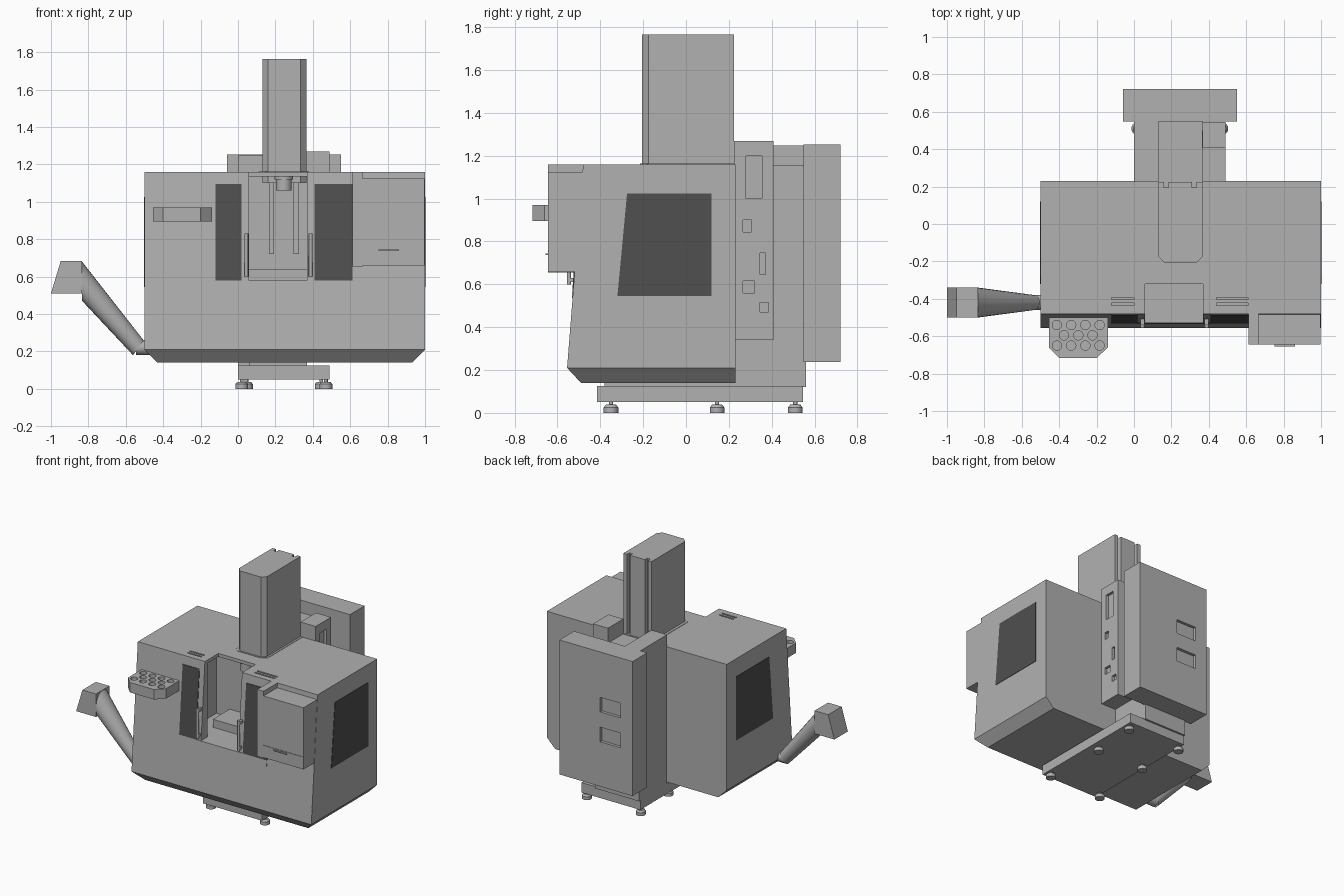
import bpy, bmesh, math
from mathutils import Vector

old = bpy.data.objects.get("Cube")
if old:
    bpy.data.objects.remove(old)


def material(name, value):
    m = bpy.data.materials.new(name)
    m.use_nodes = True
    m.diffuse_color = (value, value, value, 1)
    m.node_tree.nodes["Principled BSDF"].inputs["Base Color"].default_value = (value, value, value, 1)
    return m


GREY = material("machine grey", 0.44)
DARK = material("dark glass", 0.08)


def add_loft(bm, rings):
    """Skin closed rings of points and cap both ends."""
    loops = [[bm.verts.new(p) for p in ring] for ring in rings]
    n = len(loops[0])
    for a, b in zip(loops, loops[1:]):
        for i in range(n):
            j = (i + 1) % n
            bm.faces.new((a[i], a[j], b[j], b[i]))
    bm.faces.new(loops[0][::-1])
    bm.faces.new(loops[-1])


def rect(x0, x1, y0, y1, z):
    return [(x0, y0, z), (x1, y0, z), (x1, y1, z), (x0, y1, z)]


def disc(x, y, z, r, n=20):
    return [(x + r * math.cos(t), y + r * math.sin(t), z)
            for t in (2 * math.pi * i / n for i in range(n))]


def make(name, solids, mat=GREY, smooth=False):
    bm = bmesh.new()
    for rings in solids:
        add_loft(bm, rings)
    bmesh.ops.recalc_face_normals(bm, faces=bm.faces)
    me = bpy.data.meshes.new(name)
    bm.to_mesh(me)
    bm.free()
    me.materials.append(mat)
    ob = bpy.data.objects.new(name, me)
    bpy.context.collection.objects.link(ob)
    if smooth:
        bpy.ops.object.select_all(action='DESELECT')
        ob.select_set(True)
        bpy.context.view_layer.objects.active = ob
        bpy.ops.object.shade_smooth_by_angle(angle=math.radians(35))
    return ob


def block(x0, x1, y0, y1, z0, z1):
    return [rect(x0, x1, y0, y1, z0), rect(x0, x1, y0, y1, z1)]


def prism_z(outline, z0, z1):
    return [[(x, y, z) for x, y in outline] for z in (z0, z1)]


def prism_x(outline, x0, x1):
    return [[(x, y, z) for y, z in outline] for x in (x0, x1)]


def cut(ob, solids):
    """Subtract solids and discard the cutter."""
    cutter = make("cutter", solids)
    cutter.hide_render = True
    mod = ob.modifiers.new("cut", 'BOOLEAN')
    mod.operation = 'DIFFERENCE'
    mod.solver = 'EXACT'
    mod.object = cutter
    bpy.context.view_layer.objects.active = ob
    bpy.ops.object.modifier_apply(modifier=mod.name)
    bpy.data.objects.remove(cutter)


def front_y(z):
    """Depth of the leaning front panel at height z."""
    return -0.555 + 0.075 * (z - 0.21) / 0.95


# Enclosure with chamfered foot and leaning front
enclosure = make("enclosure", [[rect(-0.43, 0.93, -0.49, 0.23, 0.14),
                                rect(-0.5, 1, -0.555, 0.23, 0.21),
                                rect(-0.5, 1, -0.48, 0.23, 1.16)]])
cut(enclosure, [block(-0.11, 0.6, -0.45, -0.1, 0.58, 1.135)])
cut(enclosure, [block(0.06, 0.37, -0.7, -0.32, 0.58, 1.3)])
cut(enclosure, [block(x, x + 0.12 + w, y, y + 0.012, 1.145, 1.2)
                for x, w in ((-0.12, 0), (0.44, 0.05)) for y in (-0.435, -0.405)])

# Front glass panes, handles and door sill
for side, x0, x1, hx in (("right", -0.12, 0.02, 0.045), ("left", 0.41, 0.612, 0.388)):
    pane = [(front_y(z) + d, z) for z, d in ((0.58, -0.004), (1.095, -0.004), (1.095, 0.004), (0.58, 0.004))]
    make(side + "_door_glass", [prism_x(pane, x0, x1)], DARK)
    grip = [(hx, front_y(z) - d) for z, d in ((0.6, 0), (0.6, 0.03))]
    y = front_y(0.7) - 0.03
    make(side + "_door_handle", [[disc(hx, y, z, 0.01, 12) for z in (0.6, 0.83)]]
         + [block(hx - 0.01, hx + 0.01, y, y + 0.05, z, z + 0.02) for z in (0.61, 0.8)], smooth=True)
sill = [(front_y(z) + d, z) for z, d in ((0.535, -0.004), (0.58, -0.004), (0.58, 0.01), (0.535, 0.01))]
make("door_sill", [prism_x(sill, -0.12, 0.612)])

# Side windows
pane = [(-0.32, 0.545), (0.12, 0.545), (0.12, 1.025), (-0.275, 1.025)]
make("left_window", [prism_x(pane, 0.997, 1.003)], DARK)
make("right_window", [prism_x(pane, -0.503, -0.497)], DARK)

# Spindle, guide rails and work table inside the cavity
make("spindle", [[disc(0.245, -0.25, z, r) for z, r in ((1.06, 0.042), (1.12, 0.042), (1.12, 0.05), (1.14, 0.05))]],
     smooth=True)
make("guide_rails", [block(x, x + 0.027, -0.13, -0.09, 0.72, 1.14) for x in (0.165, 0.298)])
make("work_table", [block(0, 0.49, -0.3, -0.09, 0.57, 0.64)])

# Tall spindle column with grooved back and its surround on the roof
column = make("column", [prism_z([(0.13, 0.225), (0.13, -0.175), (0.16, -0.205), (0.335, -0.205),
                                  (0.365, -0.175), (0.365, 0.225)], 1.1, 1.765)])
cut(column, [block(x, x + 0.025, 0.195, 0.3, 1, 1.9) for x in (0.16, 0.31)])
make("column_surround", [prism_z([(0.11, 0.23), (0.11, -0.18), (0.145, -0.215), (0.345, -0.215),
                                  (0.38, -0.18), (0.38, 0.23)], 1.15, 1.163)])

# Control box with a lowered top and a keyboard shelf
box_outline = [(-0.645, 0.66), (-0.645, 1.125), (-0.47, 1.125), (-0.47, 0.66)]
box = make("control_box", [prism_x(box_outline, 0.615, 0.998)])
cut(box, [block(0.5, 1.1, -0.7, -0.641, 0.752, 0.757)])
make("control_box_rim", [block(0.612, 0.665, -0.645, -0.47, 0.655, 1.16)])
make("keyboard_pull", [block(0.75, 0.86, -0.655, -0.64, 0.737, 0.744)])

# Tool tray with staggered holes
tray = make("tool_tray", [prism_z([(-0.455, -0.5), (-0.455, -0.66), (-0.4, -0.717), (-0.2, -0.717),
                                   (-0.14, -0.66), (-0.14, -0.5)], 0.895, 0.97)])
holes = []
for row in range(3):
    odd = row % 2
    for i in range(4 - odd):
        x, y = -0.412 + 0.076 * (i + odd / 2), -0.54 - 0.055 * row
        holes.append([disc(x, y, z, 0.025) for z in (0.92, 1)])
cut(tray, holes)

# Chip chute: round stub, flared tube and angular head
def ring(center, axis, ry, n=24):
    """Ellipse in the plane spanned by axis and y."""
    c, a = Vector(center), Vector(axis)
    return [c + a * math.sin(2 * math.pi * i / n) + Vector((0, ry * math.cos(2 * math.pi * i / n), 0))
            for i in range(n)]


make("chute_stub", [[ring((x, -0.42, 0.22), (0, 0, 0.04), 0.04) for x in (-0.545, -0.47)]], smooth=True)
make("chute_tube", [[ring((-0.533, -0.42, 0.22), (0.028, 0, 0.04), 0.04),
                     ring((-0.835, -0.42, 0.577), (0, 0, 0.105), 0.08)]], smooth=True)
head = [(-1, 0.51), (-0.948, 0.683), (-0.835, 0.683), (-0.835, 0.51)]
make("chute_head", [[[(x, y, z) for x, z in head] for y in (-0.5, -0.34)]])

# Machine bed, neck and levelling feet
make("bed", [block(0, 0.49, -0.415, 0.545, 0.05, 0.125)])
make("bed_neck", [block(0.06, 0.37, -0.38, 0.5, 0.12, 0.15)])
feet = []
for y, inset in ((-0.35, 0.02), (0.145, 0.045), (0.51, 0.02)):
    for x in (inset, 0.49 - inset):
        feet.append([disc(x, y, z, r) for z, r in ((0, 0.034), (0.025, 0.034), (0.038, 0.024),
                                                   (0.038, 0.01), (0.055, 0.01))])
make("feet", feet, smooth=True)

# Rear frame
make("rear_frame", [block(0.13, 0.365, 0.22, 0.56, 0.12, 1.158)])
make("rear_wing", [block(0, 0.13, 0.225, 0.56, 0.12, 1.249)])
panel = make("switch_panel", [block(0.365, 0.49, 0.225, 0.408, 0.34, 1.27)])
cut(panel, [block(0.47, 0.6, y, y + w, z, z + h) for y, w, z, h in
            ((0.28, 0.075, 1, 0.2), (0.265, 0.04, 0.845, 0.055), (0.345, 0.025, 0.645, 0.1),
             (0.265, 0.055, 0.56, 0.055), (0.345, 0.04, 0.47, 0.045))])

# Electrical cabinet with two recessed vents
cabinet = make("electrical_cabinet", [block(-0.06, 0.55, 0.548, 0.722, 0.238, 1.252)])
cut(cabinet, [block(0.04, 0.21, 0.7, 0.8, z, z + 0.11) for z in (0.575, 0.8)])
